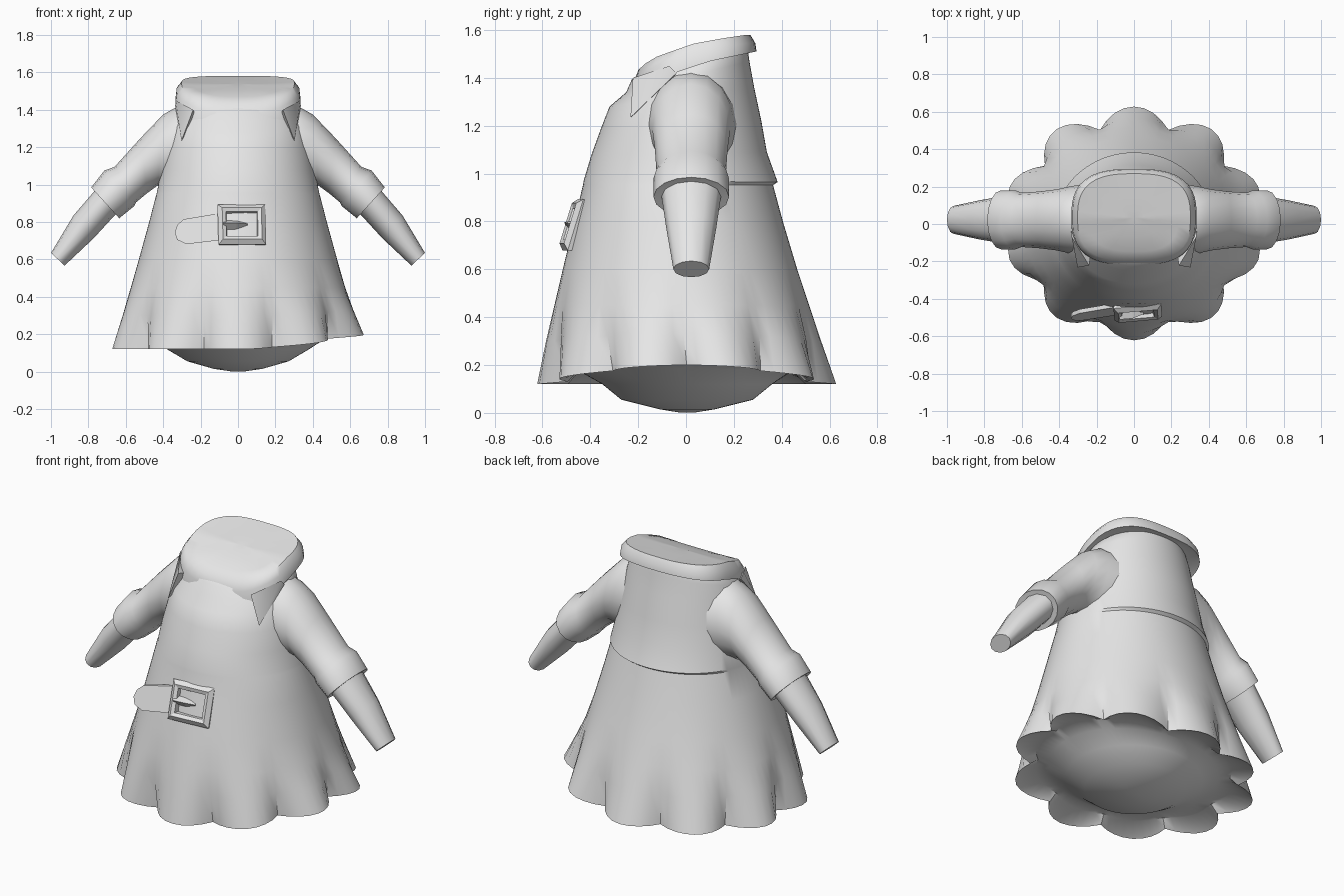
import bpy, math
from mathutils import Vector, Matrix

if "Cube" in bpy.data.objects:
    bpy.data.objects.remove(bpy.data.objects["Cube"])

cloth = bpy.data.materials.new("grey cloth")
cloth.diffuse_color = (0.8, 0.8, 0.8, 1)
cloth.use_nodes = True
cloth.node_tree.nodes["Principled BSDF"].inputs["Base Color"].default_value = cloth.diffuse_color


def make(name, verts, faces, smooth=True, angle=35):
    me = bpy.data.meshes.new(name)
    me.from_pydata(verts, [], faces)
    me.validate()
    me.materials.append(cloth)
    ob = bpy.data.objects.new(name, me)
    bpy.context.collection.objects.link(ob)
    bpy.ops.object.select_all(action='DESELECT')
    ob.select_set(True)
    bpy.context.view_layer.objects.active = ob
    bpy.ops.object.mode_set(mode='EDIT')
    bpy.ops.mesh.select_all(action='SELECT')
    bpy.ops.mesh.normals_make_consistent(inside=False)
    bpy.ops.object.mode_set(mode='OBJECT')
    if smooth:
        bpy.ops.object.shade_smooth_by_angle(angle=math.radians(angle))
    return ob


def loft(name, rings, cap_start=True, cap_end=True, **kw):
    """Skin a list of equal-length closed rings."""
    n = len(rings[0])
    verts = [p for r in rings for p in r]
    faces = [(i * n + j, i * n + (j + 1) % n, (i + 1) * n + (j + 1) % n, (i + 1) * n + j)
             for i in range(len(rings) - 1) for j in range(n)]
    for on, k in ((cap_start, 0), (cap_end, len(rings) - 1)):
        if on:
            c = sum((Vector(p) for p in rings[k]), Vector()) / n
            verts.append(tuple(c))
            faces += [(k * n + j, k * n + (j + 1) % n, len(verts) - 1) for j in range(n)]
    return make(name, verts, faces, **kw)


def interp(x, pts):
    if x <= pts[0][0]:
        return pts[0][1]
    for (a, u), (b, v) in zip(pts, pts[1:]):
        if x <= b:
            return u + (v - u) * (x - a) / (b - a)
    return pts[-1][1]


# coat body: front z, back z, half width, front y, back y, fold depth, right-hand hem lift
SEG = 80
BODY = [
    (1.44, 1.55, .25, -.16, .25, 0, 0),
    (1.395, 1.52, .30, -.226, .258, 0, 0),
    (1.34, 1.47, .325, -.25, .265, 0, 0),
    (1.28, 1.36, .355, -.32, .285, 0, 0),
    (1.19, 1.22, .385, -.355, .315, 0, 0),
    (1.08, 1.09, .41, -.395, .338, 0, 0),
    (.97, .965, .432, -.428, .383, 0, 0),
    (.955, .952, .435, -.43, .364, 0, 0),
    (.80, .80, .475, -.467, .405, 0, 0),
    (.60, .60, .53, -.515, .465, 0, 0),
    (.45, .45, .58, -.55, .515, .015, 0),
    (.30, .30, .635, -.585, .565, .06, .03),
    (.12, .12, .70, -.622, .628, .16, .08),
    (.125, .125, .69, -.612, .618, .16, .08),
    (.165, .165, .575, -.505, .505, .05, .055),
    (.165, .165, .48, -.43, .43, 0, .02),
    (.12, .12, .38, -.35, .36, 0, 0),
    (.055, .055, .27, -.27, .28, 0, 0),
    (.015, .015, .13, -.11, .12, 0, 0),
    (.002, .002, .04, -.03, .04, 0, 0),
]
rings = []
for zf, zb, rx, yf, yb, amp, lift in BODY:
    ring = []
    for j in range(SEG):
        t = 2 * math.pi * j / SEG
        lobe = abs(math.cos(5 * (t - math.pi / 2))) ** 0.95
        k = 1 - amp * (1 - lobe)
        s = math.sin(t)
        z = zf + (zb - zf) * (s + 1) / 2 + lift * max(0, math.cos(t)) ** 1.7
        ring.append((rx * math.cos(t) * k, (yf + yb) / 2 + (yb - yf) / 2 * s * k, z))
    rings.append(ring)
loft("coat_body", rings)

# collar: sloping flat top, lower edge dropping to the front and running into the body there
TOP = [(-.225, 1.41), (-.17, 1.46), (-.12, 1.49), (.03, 1.543), (.15, 1.565), (.25, 1.58)]
LOW = [(-.215, 1.32), (-.13, 1.36), (-.05, 1.42), (.10, 1.47), (.29, 1.51)]


def collar_ring(scale, edge, drop=0):
    ring = []
    for j in range(48):
        t = 2 * math.pi * j / 48
        c, s = math.cos(t), math.sin(t)
        r = (abs(c) ** 2.8 + abs(s) ** 2.8) ** (-1 / 2.8)
        x, y = .335 * r * c * scale, .035 + .26 * r * s * scale
        ring.append((x, y, interp(y, edge) - drop))
    return ring


loft("collar", [collar_ring(.80, LOW, -.02), collar_ring(1, LOW), collar_ring(.98, TOP, .035),
                collar_ring(.90, TOP), collar_ring(.7, TOP, .004), collar_ring(.4, TOP, .006),
                collar_ring(.15, TOP, .006)], angle=50)

# pointed collar tips at the two front corners
for side, tag in ((1, "right"), (-1, "left")):
    pts = [(.333, -.07, 1.45), (.336, -.04, 1.42), (.302, -.232, 1.235), (.24, -.222, 1.40), (.22, -.08, 1.36)]
    make("collar_tip_" + tag, [(side * x, y, z) for x, y, z in pts],
         [(0, 1, 2), (0, 2, 3), (1, 4, 2), (2, 4, 3), (0, 4, 1), (0, 3, 4)], angle=50)


# sleeves: each ring runs through a top and a bottom point in the x-z plane
def sleeve_part(name, sections, side, n=16):
    rings = []
    for xt, zt, xb, zb, ry in sections:
        ring = []
        for j in range(n):
            t = 2 * math.pi * j / n
            k = (1 + math.cos(t)) / 2
            ring.append((side * (xb + (xt - xb) * k), .022 + ry * math.sin(t), zb + (zt - zb) * k))
        rings.append(ring)
    return loft(name, rings, angle=45)


for side, tag in ((1, "right"), (-1, "left")):
    # upper sleeve swelling into a turned-up cuff
    sleeve_part("upper_sleeve_" + tag, [
        (.15, 1.42, .28, 1.0, .20), (.31, 1.425, .385, .985, .178), (.40, 1.375, .43, .995, .163),
        (.52, 1.25, .485, .955, .152), (.66, 1.095, .545, .905, .145), (.715, 1.075, .555, .885, .158),
        (.785, .985, .635, .82, .158), (.765, .967, .648, .835, .13)], side)
    sleeve_part("forearm_" + tag, [
        (.74, 1.0, .61, .88, .13), (.785, .945, .66, .835, .122),
        (.88, .835, .77, .715, .105), (1.0, .635, .927, .567, .075)], side, 12)

# buckle: built flat (x right, y up, z outwards), then leaned onto the coat front
place = (Matrix.Translation((.02, -.468, .785)) @ Matrix.Rotation(math.radians(5), 4, 'Z')
         @ Matrix.Rotation(math.radians(90 - 17), 4, 'X'))


def rect(w, h, z):
    return [(-w, -h, z), (w, -h, z), (w, h, z), (-w, h, z)]


frame = loft("buckle_frame", [rect(.118, .104, -.03), rect(.128, .112, .005), rect(.105, .088, .027),
                              rect(.085, .068, .018), rect(.075, .058, -.03)], False, False, smooth=False)
prong = loft("buckle_prong", [[(x, h * a, .012 + h * b) for a, b in ((-1, -.6), (0, 1), (1, -.6))]
                              for x, h in ((-.10, .024), (-.03, .024), (.03, .005))], smooth=False)
for ob in (frame, prong):
    ob.matrix_world = place

# strap end: flat tongue with a rounded tip, standing slightly off the coat
outline = [(-.08, .85), (-.29, .815), (-.325, .785), (-.338, .745), (-.325, .705), (-.275, .682), (-.08, .705)]


def strap_ring(off):
    return [(x, -.465 + .12 * (x + .1) + .30 * (z - .78) + off, z) for x, z in outline]


loft("belt_strap", [strap_ring(0), strap_ring(.022)], smooth=False)
